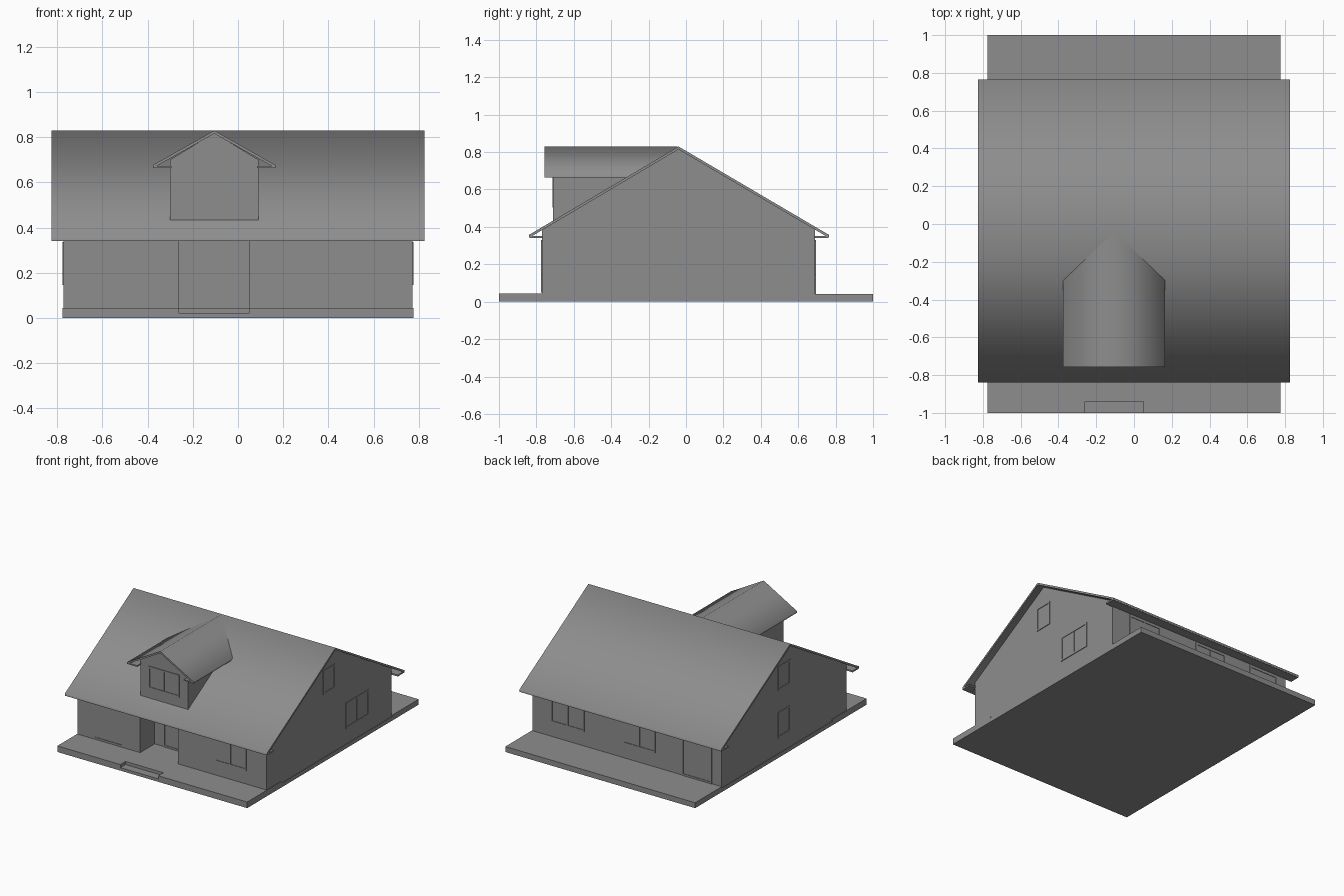
import bpy, bmesh
from math import radians

if "Cube" in bpy.data.objects:
    bpy.data.objects.remove(bpy.data.objects["Cube"])

grey = bpy.data.materials.new("dark_grey")
grey.diffuse_color = (0.27, 0.27, 0.27, 1)
grey.use_nodes = True
grey.node_tree.nodes["Principled BSDF"].inputs["Base Color"].default_value = grey.diffuse_color


def finish(bm, name):
    bmesh.ops.recalc_face_normals(bm, faces=bm.faces[:])
    mesh = bpy.data.meshes.new(name)
    bm.to_mesh(mesh)
    bm.free()
    mesh.materials.append(grey)
    ob = bpy.data.objects.new(name, mesh)
    bpy.context.collection.objects.link(ob)
    return ob


def add_box(bm, lo, hi):
    verts = bmesh.ops.create_cube(bm, size=1)["verts"]
    for v in verts:
        v.co = [l + (c + 0.5) * (h - l) for c, l, h in zip(v.co, lo, hi)]


def box(name, lo, hi):
    bm = bmesh.new()
    add_box(bm, lo, hi)
    return finish(bm, name)


def prism(name, profile, axis, a, b):
    """Extrude a (u, z) profile along x or y from a to b."""
    bm = bmesh.new()
    put = (lambda u, z, d: (d, u, z)) if axis == "x" else (lambda u, z, d: (u, d, z))
    ends = [[bm.verts.new(put(u, z, d)) for u, z in profile] for d in (a, b)]
    n = len(profile)
    for ring in ends:
        bm.faces.new(ring)
    for i in range(n):
        j = (i + 1) % n
        bm.faces.new((ends[0][i], ends[0][j], ends[1][j], ends[1][i]))
    return finish(bm, name)


def chevron(u0, um, u1, eave, ridge, t):
    return [(u0, eave), (um, ridge), (u1, eave), (u1, eave - t), (um, ridge - t), (u0, eave - t)]


def smooth(ob, angle):
    bpy.ops.object.select_all(action="DESELECT")
    ob.select_set(True)
    bpy.context.view_layer.objects.active = ob
    bpy.ops.object.shade_smooth_by_angle(angle=radians(angle))


def opening(name, side, wall, u0, u1, z0, z1, mullion=True, w=0.013):
    """Framed window or door on a wall facing side ('-y', '+y', '-x', '+x')."""
    sign = 1 if side[0] == "+" else -1
    bm = bmesh.new()

    def slab(a0, a1, b0, b1, depth):
        d0, d1 = sorted((wall - sign * 0.01, wall + sign * depth))
        if side[1] == "y":
            add_box(bm, (a0, d0, b0), (a1, d1, b1))
        else:
            add_box(bm, (d0, a0, b0), (d1, a1, b1))

    slab(u0 + w, u1 - w, z0 + w, z1 - w, 0.001)
    slab(u0, u0 + w, z0, z1, 0.005)
    slab(u1 - w, u1, z0, z1, 0.005)
    slab(u0 + w, u1 - w, z0, z0 + w, 0.005)
    slab(u0 + w, u1 - w, z1 - w, z1, 0.005)
    if mullion:
        m = (u0 + u1) / 2
        slab(m - 0.005, m + 0.005, z0 + w, z1 - w, 0.004)
    return finish(bm, name)


# Ground slab with front porch, entry step and rear terrace
box("house_base", (-0.775, -0.77, 0), (0.775, 0.69, 0.03))
box("rear_terrace", (-0.775, 0.69, 0), (0.775, 1.0, 0.04))
box("front_porch", (-0.775, -0.94, 0), (0.775, -0.60, 0.045))
box("porch_edge_left", (-0.775, -1.0, 0), (-0.26, -0.94, 0.045))
box("porch_edge_right", (0.05, -1.0, 0), (0.775, -0.94, 0.045))
box("entry_step", (-0.26, -1.0, 0), (0.05, -0.94, 0.022))

# Gabled walls with a recessed entry
walls = prism("walls", [(-0.77, 0.01), (0.69, 0.01), (0.69, 0.385), (-0.04, 0.817), (-0.77, 0.385)],
              "x", -0.772, 0.772)
cutter = box("entry_recess_cutter", (-0.26, -0.9, -0.1), (0.05, -0.60, 0.345))
cutter.hide_render = True
cutter.hide_set(True)
cut = walls.modifiers.new("entry_recess", "BOOLEAN")
cut.operation = "DIFFERENCE"
cut.solver = "EXACT"
cut.object = cutter

# Main roof, shaded softly over the ridge, and flat eave soffits
roof = prism("main_roof", chevron(-0.84, -0.04, 0.765, 0.357, 0.83, 0.016), "x", -0.825, 0.825)
smooth(roof, 65)
box("front_soffit", (-0.825, -0.835, 0.341), (0.825, -0.765, 0.352))
box("rear_soffit", (-0.825, 0.685, 0.341), (0.825, 0.76, 0.352))

# Dormer
prism("dormer_walls", [(-0.30, 0.40), (0.09, 0.40), (0.09, 0.70), (-0.105, 0.818), (-0.30, 0.70)],
      "y", -0.71, -0.08)
dormer_roof = prism("dormer_roof", chevron(-0.375, -0.105, 0.165, 0.677, 0.829, 0.014),
                    "y", -0.757, -0.045)
smooth(dormer_roof, 65)
for name, a, b in (("dormer_soffit_left", -0.373, -0.295), ("dormer_soffit_right", 0.085, 0.163)):
    box(name, (a, -0.755, 0.663), (b, -0.30, 0.672))

# Windows and doors
opening("front_window", "-y", -0.77, 0.345, 0.61, 0.145, 0.33)
opening("front_picture_window", "-y", -0.77, -0.64, -0.39, 0.05, 0.32, False)
opening("front_door", "-y", -0.60, -0.19, -0.025, 0.045, 0.32, False)
opening("dormer_window", "-y", -0.71, -0.235, 0.02, 0.505, 0.67)
opening("rear_window_right", "+y", 0.69, 0.345, 0.62, 0.145, 0.33)
opening("rear_window_middle", "+y", 0.69, -0.235, 0.03, 0.145, 0.33)
opening("rear_door", "+y", 0.69, -0.695, -0.45, 0.04, 0.33, False)
opening("right_lower_window", "+x", 0.772, 0.15, 0.42, 0.145, 0.335)
for side, label, wall in (("+x", "right", 0.772), ("-x", "left", -0.772)):
    opening(label + "_attic_window", side, wall, -0.11, 0.03, 0.495, 0.675, False)
opening("left_lower_window", "-x", -0.772, -0.11, 0.03, 0.145, 0.335, False)
